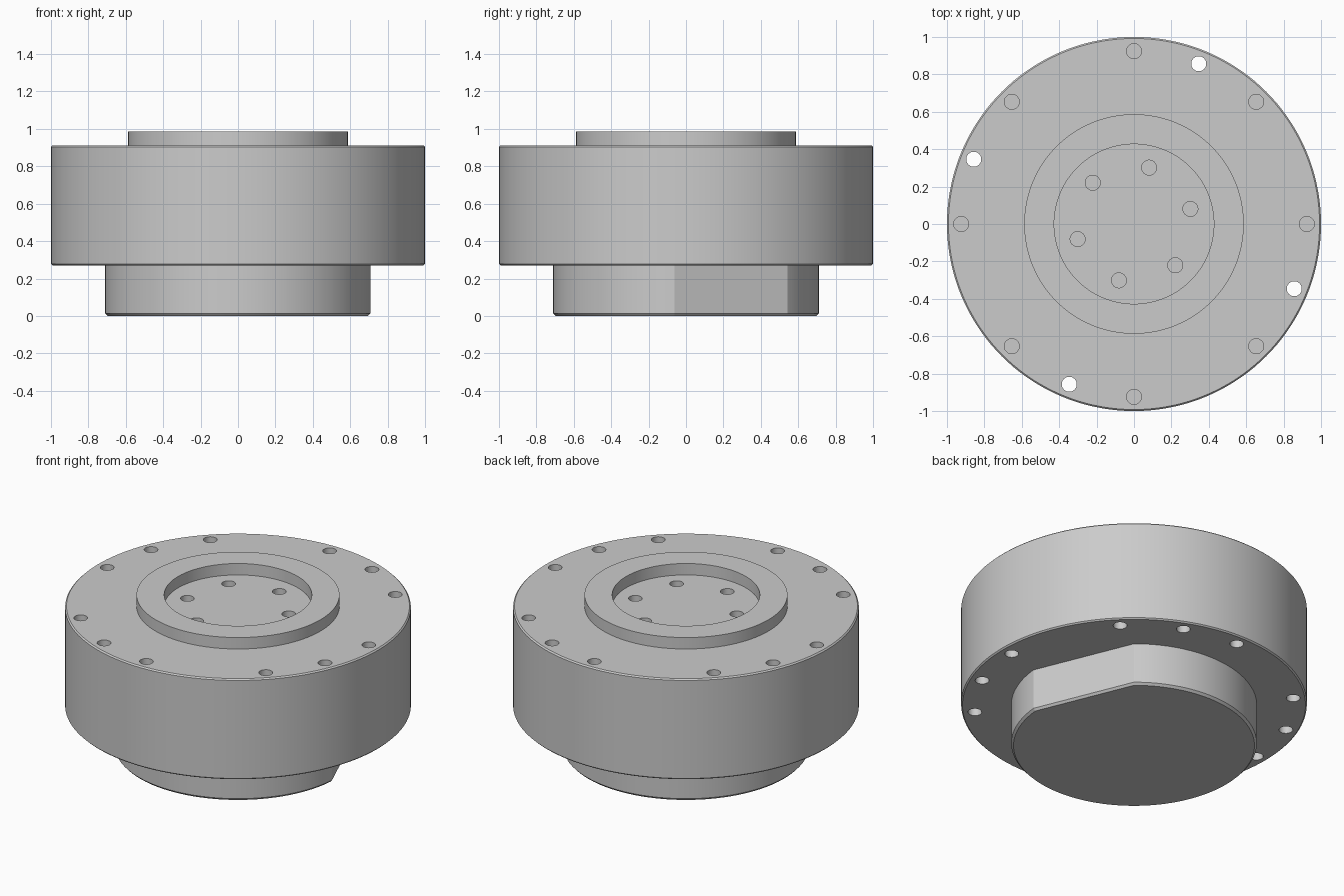
import bpy, bmesh
from math import cos, sin, radians
from mathutils import Matrix

cube = bpy.data.objects.get("Cube")
if cube:
    bpy.data.objects.remove(cube)

grey = bpy.data.materials.new("machined grey")
grey.use_nodes = True
grey.diffuse_color = (0.6, 0.6, 0.6, 1)
grey.node_tree.nodes["Principled BSDF"].inputs["Base Color"].default_value = (0.6, 0.6, 0.6, 1)


def to_object(bm, name):
    bmesh.ops.recalc_face_normals(bm, faces=bm.faces)
    mesh = bpy.data.meshes.new(name)
    bm.to_mesh(mesh)
    bm.free()
    mesh.materials.append(grey)
    obj = bpy.data.objects.new(name, mesh)
    bpy.context.collection.objects.link(obj)
    return obj


def turned(name, profile, angles, hollow=False):
    """Sweep (radius, z) points around the axis; cap the ends unless hollow."""
    bm = bmesh.new()
    rings = [[bm.verts.new((r * cos(a), r * sin(a), z)) for a in angles] for r, z in profile]
    pairs = list(zip(rings, rings[1:]))
    if hollow:
        pairs.append((rings[-1], rings[0]))
    else:
        bm.faces.new(rings[0])
        bm.faces.new(rings[-1])
    n = len(angles)
    for low, high in pairs:
        for i in range(n):
            j = (i + 1) % n
            bm.faces.new((low[i], low[j], high[j], high[i]))
    return to_object(bm, name)


def smooth(obj):
    bpy.ops.object.select_all(action='DESELECT')
    obj.select_set(True)
    bpy.context.view_layer.objects.active = obj
    bpy.ops.object.shade_smooth_by_angle(angle=radians(20))


BOTTOM, TOP = 0.27, 0.912
HOLE_R, DEPTH = 0.04, 0.2
circle = [radians(i * 2.5) for i in range(144)]

# Main drum with slightly broken edges
housing = turned("housing", [(0.992, BOTTOM), (1, BOTTOM + 0.008), (1, TOP - 0.008), (0.992, TOP)], circle)

# Raised ring around the output face
collar = turned("collar_ring", [(0.587, 0.89), (0.587, 0.985), (0.427, 0.985), (0.427, 0.89)], circle, hollow=True)

# Lower boss with one flat side and a chamfered bottom edge
arc = [radians(50 + 305 * i / 122) for i in range(123)]
base = turned("base_boss", [(0.697, 0), (0.71, 0.014), (0.71, BOTTOM + 0.02)], arc)

# Bolt holes: blind on both faces, four right through, six in the recess
drill = bmesh.new()


def add_hole(radius, degrees, z0, z1):
    a = radians(degrees)
    place = Matrix.Translation((radius * cos(a), radius * sin(a), (z0 + z1) / 2))
    bmesh.ops.create_cone(drill, cap_ends=True, segments=32, radius1=HOLE_R,
                          radius2=HOLE_R, depth=z1 - z0, matrix=place)


for k in range(8):
    add_hole(0.924, 45 * k, TOP - DEPTH, TOP + 0.1)
    add_hole(0.924, 45 * k, BOTTOM - 0.1, BOTTOM + DEPTH)
for k in range(4):
    add_hole(0.924, 68 + 90 * k, BOTTOM - 0.1, TOP + 0.1)
for k in range(6):
    add_hole(0.312, 15 + 60 * k, TOP - DEPTH, TOP + 0.1)
cutter = to_object(drill, "hole_cutter")
cutter.hide_render = True

cut = housing.modifiers.new("holes", 'BOOLEAN')
cut.operation = 'DIFFERENCE'
cut.solver = 'EXACT'
cut.object = cutter
bpy.context.view_layer.objects.active = housing
bpy.ops.object.modifier_apply(modifier=cut.name)
bpy.data.objects.remove(cutter)

for part in (housing, collar, base):
    smooth(part)
